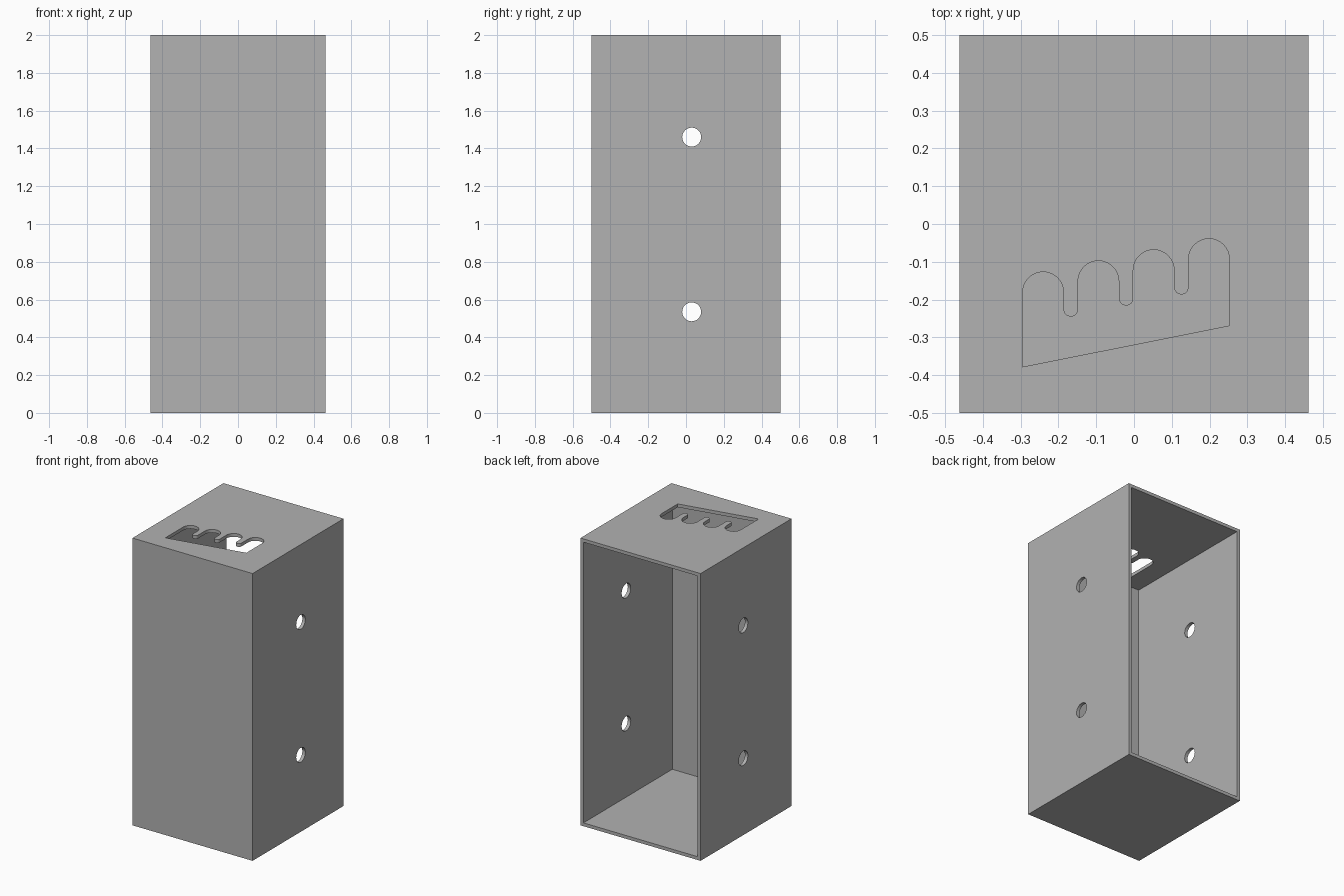
import bpy, bmesh
from math import pi, sin, cos
from mathutils import Matrix

cube = bpy.data.objects.get("Cube")
if cube:
    bpy.data.objects.remove(cube, do_unlink=True)

WIDTH, DEPTH, HEIGHT, WALL = 0.925, 1.0, 2.0, 0.023

grey = bpy.data.materials.new("plain_grey")
grey.use_nodes = True
grey.diffuse_color = (0.445, 0.445, 0.445, 1)
grey.node_tree.nodes["Principled BSDF"].inputs["Base Color"].default_value = grey.diffuse_color


def make_object(name, bm):
    bmesh.ops.recalc_face_normals(bm, faces=bm.faces)
    mesh = bpy.data.meshes.new(name)
    bm.to_mesh(mesh)
    bm.free()
    mesh.materials.append(grey)
    obj = bpy.data.objects.new(name, mesh)
    bpy.context.collection.objects.link(obj)
    return obj


def box(name, low, high):
    bm = bmesh.new()
    bmesh.ops.create_cube(bm, size=1)
    for v in bm.verts:
        v.co = [h if c > 0 else l for c, l, h in zip(v.co, low, high)]
    return make_object(name, bm)


def cross_bore(name, y, z, radius):
    bm = bmesh.new()
    bmesh.ops.create_cone(bm, cap_ends=True, segments=48, radius1=radius, radius2=radius,
                          depth=WIDTH * 2,
                          matrix=Matrix.Translation((0, y, z)) @ Matrix.Rotation(pi / 2, 4, 'Y'))
    return make_object(name, bm)


def arc(cx, cy, r, start, end, steps=16):
    angles = [start + (end - start) * i / steps for i in range(steps + 1)]
    return [(cx + r * cos(a), cy + r * sin(a)) for a in angles]


def finger_slot(name):
    # four rounded fingers, each a step right and back, with narrow round gaps between
    pitch, rise, r, gap_r = 0.1463, 0.0293, 0.0541, 0.01905
    x0, y0 = -0.2405, -0.181
    points = [(-0.2946, -0.378)]
    for i in range(4):
        cx, cy = x0 + i * pitch, y0 + i * rise
        points += arc(cx, cy, r, pi, 0)
        if i < 3:
            points += arc(cx + pitch / 2, cy - 0.045, gap_r, pi, 2 * pi)
    points.append((0.2525, -0.269))
    bm = bmesh.new()
    face = bm.faces.new([bm.verts.new((x, y, HEIGHT - 0.1)) for x, y in points])
    top = bmesh.ops.extrude_face_region(bm, geom=[face])["geom"]
    bmesh.ops.translate(bm, vec=(0, 0, 0.2),
                        verts=[g for g in top if isinstance(g, bmesh.types.BMVert)])
    return make_object(name, bm)


def cut(target, cutter):
    cutter.hide_render = True
    mod = target.modifiers.new(cutter.name, 'BOOLEAN')
    mod.operation, mod.solver, mod.object = 'DIFFERENCE', 'EXACT', cutter
    bpy.context.view_layer.objects.active = target
    bpy.ops.object.modifier_apply(modifier=mod.name)
    bpy.data.objects.remove(cutter, do_unlink=True)


# Outer box, hollowed out and open at the back
hx, hy = WIDTH / 2, DEPTH / 2
housing = box("housing", (-hx, -hy, 0), (hx, hy, HEIGHT))
cut(housing, box("cavity", (-hx + WALL, -hy + WALL, WALL), (hx - WALL, hy + 0.2, HEIGHT - WALL)))

# Round holes through both side walls
for label, z in (("lower", 0.535), ("upper", 1.46)):
    cut(housing, cross_bore(label + "_side_hole", 0.03, z, 0.05))

# Finger-shaped slot in the top panel
cut(housing, finger_slot("top_slot"))

# Smooth the curved cut walls, keep the edges sharp
bpy.ops.object.select_all(action='DESELECT')
housing.select_set(True)
bpy.context.view_layer.objects.active = housing
bpy.ops.object.shade_smooth_by_angle(angle=pi / 6)
